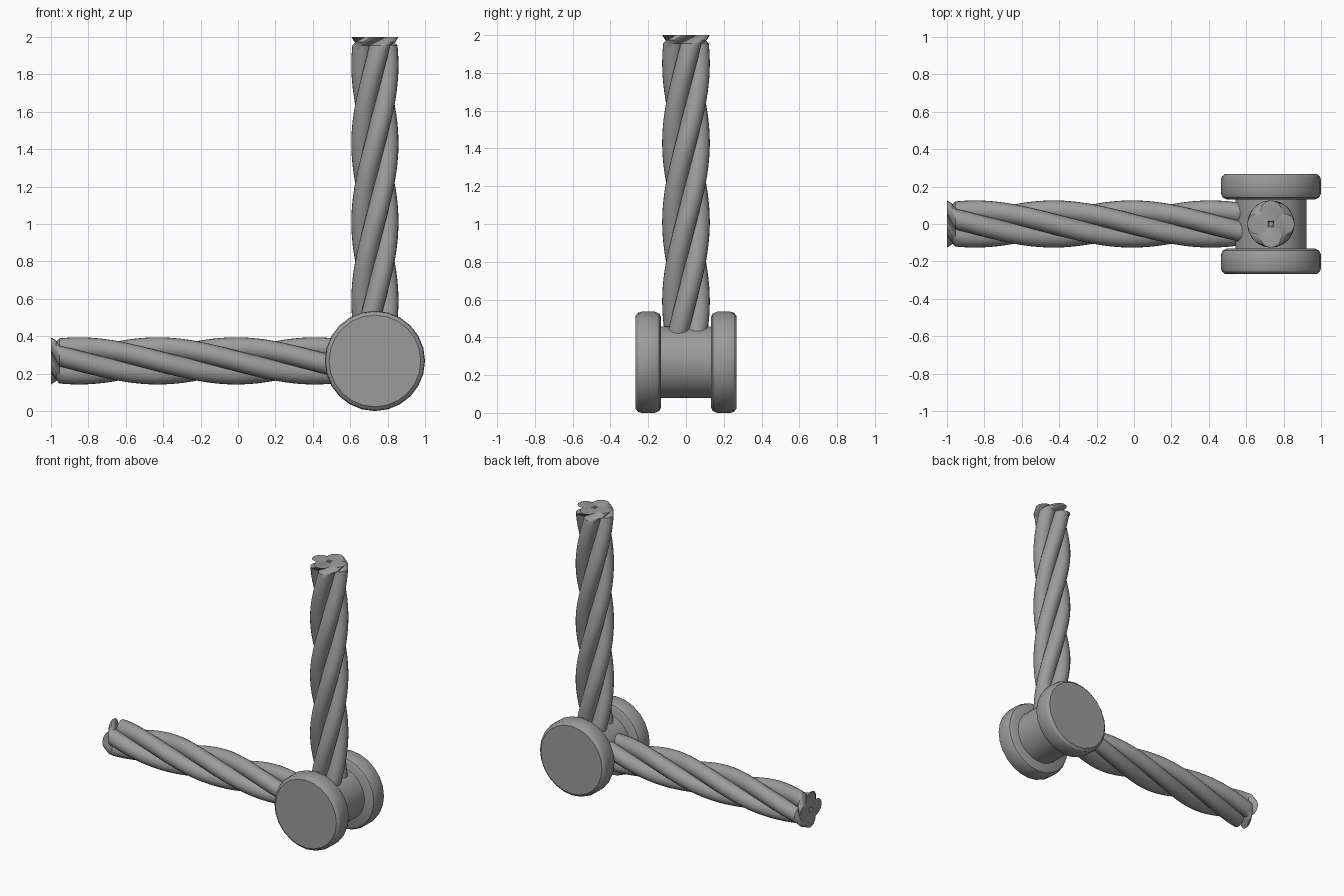
import bpy, bmesh
from math import cos, sin, pi, radians
from mathutils import Matrix, Vector

cube = bpy.data.objects.get("Cube")
if cube:
    bpy.data.objects.remove(cube, do_unlink=True)

HUB = Vector((0.732, 0, 0.268))   # centre of the spool
REACH = 1.732                     # rope length from the spool centre

grey = bpy.data.materials.new("plain_grey")
grey.use_nodes = True
colour = (0.33, 0.33, 0.33, 1)
grey.diffuse_color = colour
grey.node_tree.nodes["Principled BSDF"].inputs["Base Color"].default_value = colour


def finish(name, bm, matrix):
    bmesh.ops.recalc_face_normals(bm, faces=bm.faces)
    mesh = bpy.data.meshes.new(name)
    bm.to_mesh(mesh)
    bm.free()
    mesh.materials.append(grey)
    obj = bpy.data.objects.new(name, mesh)
    bpy.context.collection.objects.link(obj)
    obj.matrix_world = matrix
    bpy.ops.object.select_all(action='DESELECT')
    obj.select_set(True)
    bpy.context.view_layer.objects.active = obj
    bpy.ops.object.shade_smooth_by_angle(angle=radians(32))
    return obj


def skin(bm, rings):
    """Join equal rings of points into a closed tube with flat ends."""
    loops = [[bm.verts.new(p) for p in ring] for ring in rings]
    n = len(loops[0])
    for a, b in zip(loops, loops[1:]):
        for i in range(n):
            j = (i + 1) % n
            bm.faces.new((a[i], a[j], b[j], b[i]))
    bm.faces.new(loops[0][::-1])
    bm.faces.new(loops[-1])


def circle(radius, z, sides, cx=0, cy=0):
    return [(cx + radius * cos(2 * pi * i / sides),
             cy + radius * sin(2 * pi * i / sides), z) for i in range(sides)]


def lathe(name, profile, sides):
    """Turn a (radius, height) profile around the spool's y axis."""
    bm = bmesh.new()
    skin(bm, [circle(r, z, sides) for r, z in profile])
    return finish(name, bm, Matrix.Translation(HUB) @ Matrix.Rotation(pi / 2, 4, 'X'))


def rope(name, rotation):
    """Four strands twisted round a common axis, flaring sideways at the tip."""
    offset, radius, sides, steps = 0.07, 0.056, 20, 56
    quarter = 0.42                 # length of a quarter turn
    crest = REACH - 0.15           # where the strands face the axes
    start, neck = 0.08, REACH - 0.045
    bm = bmesh.new()
    for k in range(4):
        stations = []
        for s in range(steps + 1):
            z = start + (neck - start) * s / steps
            stations.append((z, (z - crest) / quarter * pi / 2))
        # the tips swing on to the next quarter
        last = stations[-1][1]
        for t in (0.4, 1):
            stations.append((neck + (REACH - neck) * t, last + (pi / 2 - last) * t))
        skin(bm, [circle(radius, z, sides,
                         offset * cos(a + k * pi / 2),
                         offset * sin(a + k * pi / 2)) for z, a in stations])
    return finish(name, bm, Matrix.Translation(HUB) @ rotation)


# Spool: core and two rounded end discs
lathe("spool_core", [(0.19, -0.15), (0.19, 0.15)], 48)
disc = [(0.238, 0.132), (0.258, 0.142), (0.268, 0.165),
        (0.268, 0.235), (0.262, 0.254), (0.245, 0.268)]
lathe("front_disc", disc, 24)
lathe("back_disc", [(r, -z) for r, z in disc], 24)

# Ropes: one standing, one lying toward -x
rope("upright_rope", Matrix.Identity(4))
rope("level_rope", Matrix.Rotation(-pi / 2, 4, 'Y'))
